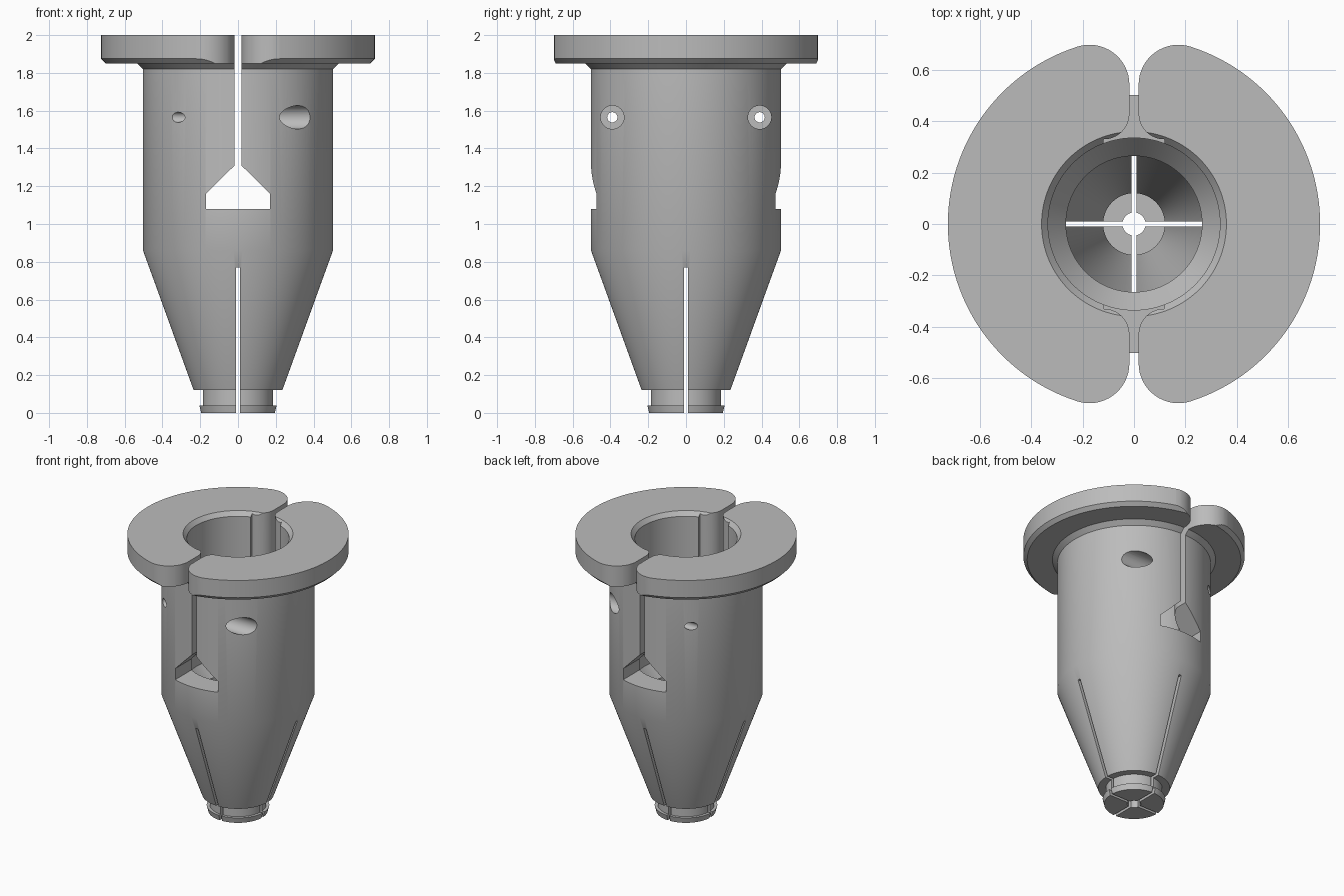
import bpy, bmesh
from math import radians, cos, sin, pi

if "Cube" in bpy.data.objects:
    bpy.data.objects.remove(bpy.data.objects["Cube"])

grey = bpy.data.materials.new("satin grey")
grey.use_nodes = True
colour = (0.5, 0.5, 0.5, 1)
grey.diffuse_color = colour
grey.node_tree.nodes["Principled BSDF"].inputs["Base Color"].default_value = colour


def finish(bm, name):
    bmesh.ops.recalc_face_normals(bm, faces=bm.faces)
    mesh = bpy.data.meshes.new(name)
    bm.to_mesh(mesh)
    bm.free()
    mesh.materials.append(grey)
    ob = bpy.data.objects.new(name, mesh)
    bpy.context.collection.objects.link(ob)
    return ob


def lathe(name, profile, steps=144):
    bm = bmesh.new()
    vs = [bm.verts.new((r, 0, z)) for r, z in profile]
    es = [bm.edges.new((a, b)) for a, b in zip(vs, vs[1:] + vs[:1])]
    bmesh.ops.spin(bm, geom=vs + es, cent=(0, 0, 0), axis=(0, 0, 1),
                   angle=2 * pi, steps=steps, use_merge=True)
    bmesh.ops.remove_doubles(bm, verts=bm.verts, dist=1e-5)
    return finish(bm, name)


def prism(name, outline, axis, lo, hi):
    """Extrude an outline along an axis; the outline uses the other two axes in order."""
    def place(p, d):
        c = list(p)
        c.insert("xyz".index(axis), d)
        return c
    bm = bmesh.new()
    face = bm.faces.new([bm.verts.new(place(p, lo)) for p in outline])
    ext = bmesh.ops.extrude_face_region(bm, geom=[face])
    for v in ext["geom"]:
        if isinstance(v, bmesh.types.BMVert):
            v.co["xyz".index(axis)] = hi
    return finish(bm, name)


def arc(cx, cy, r, a0, a1, n=16):
    angles = [radians(a0 + (a1 - a0) * i / n) for i in range(n + 1)]
    return [(cx + r * cos(a), cy + r * sin(a)) for a in angles]


def mirrored(half):
    return half + [(-x, y) for x, y in reversed(half)]


def cut(target, cutter):
    mod = target.modifiers.new("cut", "BOOLEAN")
    mod.operation = "DIFFERENCE"
    mod.solver = "EXACT"
    mod.object = cutter
    bpy.context.view_layer.objects.active = target
    bpy.ops.object.modifier_apply(modifier=mod.name)
    bpy.data.objects.remove(cutter)


# Turned sleeve: tip, taper, barrel and flange outside, stepped bore inside
outer = [(0.195, 0), (0.205, 0.04), (0.185, 0.04), (0.185, 0.12), (0.235, 0.12),
         (0.503, 0.86), (0.503, 1.82), (0.535, 1.85), (0.7, 1.85), (0.725, 1.875),
         (0.725, 2.0)]
bore = [(0.36, 2.0), (0.335, 1.97), (0.335, 0.95), (0.265, 0.86), (0.265, 0.72),
        (0.12, 0.25), (0.12, 0.06), (0.045, 0.06), (0.045, 0)]
sleeve = lathe("flanged_collet", outer + bore)

# Split through flange and barrel, with rounded lobes and rounded inner corners
split = mirrored([(0.118, 0.2)] + arc(0.118, 0.43, 0.1, 270, 180)
                 + arc(0.173, 0.543, 0.155, 180, 72.4) + [(0.255, 0.81)])
for side in (1, -1):
    cut(sleeve, prism("split_cutter", [(x, side * y) for x, y in split], "z", 1.2, 2.1))

# Arrow-shaped window at the foot of the split, front and back
window = mirrored([(0.17, 1.08), (0.17, 1.16), (0.018, 1.31)])
cut(sleeve, prism("window_cutter", window, "y", -1, 1))

# Crossed slits in the tapered nose
slit = [(-0.01, -0.1), (0.01, -0.1), (0.01, 0.77), (-0.01, 0.77)]
for axis in "xy":
    cut(sleeve, prism("slit_cutter", slit, axis, -0.8, 0.8))

# Clamp screw holes with counterbores on one side
for y in (-0.39, 0.39):
    for radius, start in ((0.027, -0.8), (0.062, 0.15)):
        ring = arc(y, 1.565, radius, 0, 360, 32)[:-1]
        cut(sleeve, prism("screw_cutter", ring, "x", start, 0.8))

# Smooth turned faces, crisp machined edges
bpy.ops.object.select_all(action="DESELECT")
sleeve.select_set(True)
bpy.context.view_layer.objects.active = sleeve
bpy.ops.object.shade_smooth_by_angle(angle=radians(20))
